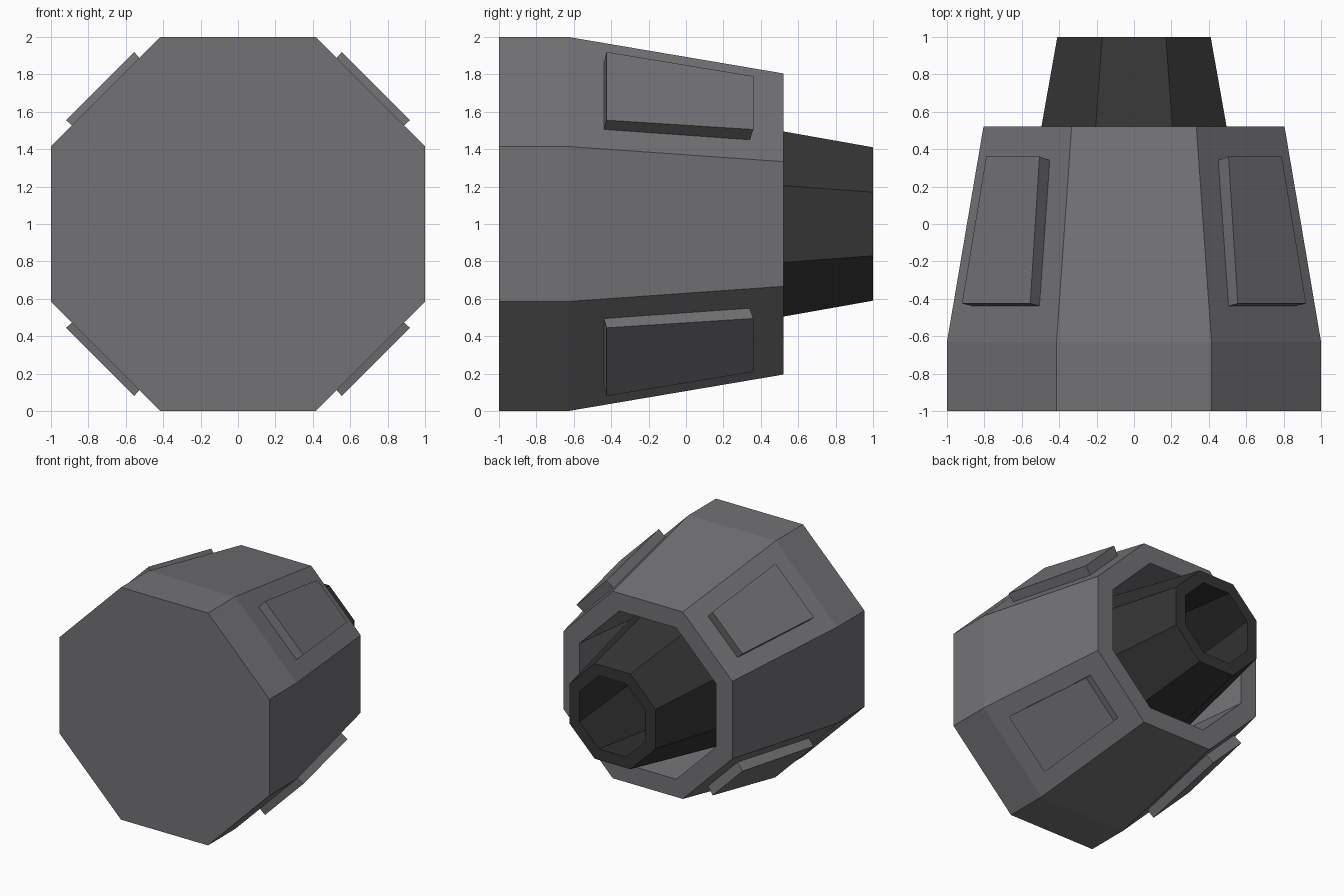
import bpy, bmesh, math
from mathutils import Vector

if "Cube" in bpy.data.objects:
    bpy.data.objects.remove(bpy.data.objects["Cube"])

def material(name, rgb):
    m = bpy.data.materials.new(name)
    m.diffuse_color = (*rgb, 1)
    m.use_nodes = True
    m.node_tree.nodes["Principled BSDF"].inputs["Base Color"].default_value = m.diffuse_color
    return m

GREY = material("mid grey", (0.17, 0.17, 0.18))
DARK = material("dark grey", (0.036, 0.036, 0.036))

def finish(bm, name, mat):
    bmesh.ops.recalc_face_normals(bm, faces=bm.faces)
    me = bpy.data.meshes.new(name)
    bm.to_mesh(me)
    bm.free()
    me.materials.append(mat)
    ob = bpy.data.objects.new(name, me)
    bpy.context.collection.objects.link(ob)
    return ob

def octagon_rings(name, profile, mat):
    """Sweep (y, apothem) pairs round the y axis as flat-sided octagons, capping both ends."""
    bm = bmesh.new()
    rings = []
    for y, apothem in profile:
        r = apothem / math.cos(math.pi / 8)
        rings.append([bm.verts.new((r * math.cos((k + .5) * math.pi / 4), y,
                                    1 + r * math.sin((k + .5) * math.pi / 4))) for k in range(8)])
    for a, b in zip(rings, rings[1:]):
        for k in range(8):
            bm.faces.new((a[k], a[(k + 1) % 8], b[(k + 1) % 8], b[k]))
    bm.faces.new(rings[0])
    bm.faces.new(rings[-1])
    return finish(bm, name, mat)

# Tapered housing with a recessed back opening
octagon_rings("housing", [(-1, 1), (-.63, 1), (.52, .805), (.52, .652), (-.1, .605)], GREY)

# Hollow nozzle rising from the recess
octagon_rings("nozzle", [(-.1, .605), (1, .41), (1, .315), (.13, .465)], DARK)

# Raised plates on the four diagonal faces: (y, distance from axis, half width)
OUTER = [(-.425, 1.043, .258), (.36, .916, .2015)]
INNER = [(-.44, .96, .252), (.34, .828, .198)]
for name, sx, sz in (("upper_right", 1, 1), ("upper_left", -1, 1),
                     ("lower_right", 1, -1), ("lower_left", -1, -1)):
    out = Vector((sx, 0, sz)).normalized()
    side = Vector((sx, 0, -sz)).normalized()
    bm = bmesh.new()
    for y, d, w in OUTER + INNER:
        for s in (-1, 1):
            bm.verts.new(Vector((0, y, 1)) + out * d + side * w * s)
    bmesh.ops.convex_hull(bm, input=bm.verts)
    bmesh.ops.dissolve_limit(bm, angle_limit=.03, verts=bm.verts, edges=bm.edges)
    finish(bm, name + "_plate", GREY)
